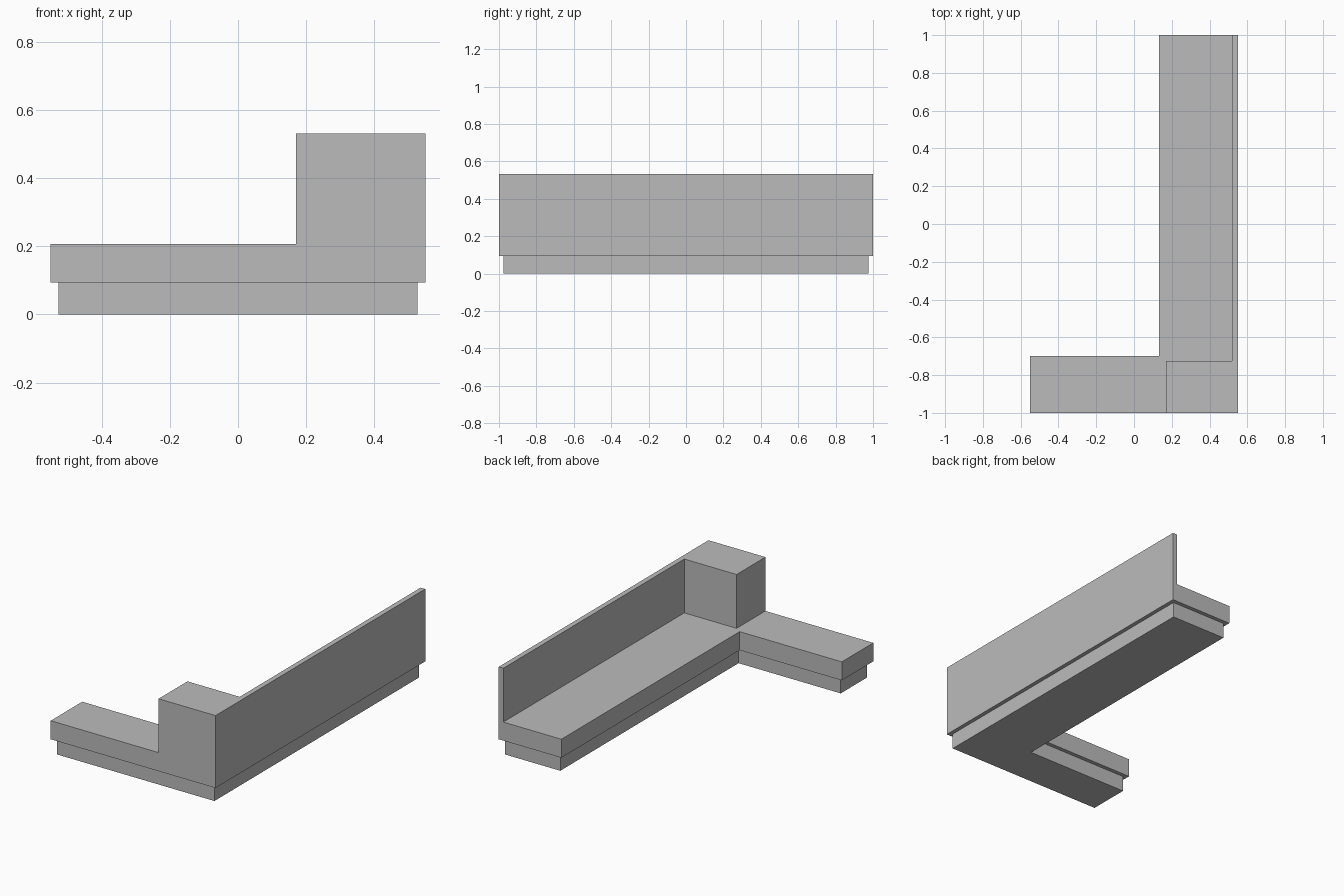
import bpy
import bmesh

if "Cube" in bpy.data.objects:
    bpy.data.objects.remove(bpy.data.objects["Cube"], do_unlink=True)

# Single plain grey finish
GREY = (0.5, 0.5, 0.5, 1.0)
grey = bpy.data.materials.new("plain_grey")
grey.use_nodes = True
grey.diffuse_color = GREY
grey.node_tree.nodes["Principled BSDF"].inputs["Base Color"].default_value = GREY


def raise_faces(bm, faces, height):
    """Extrude connected faces straight up and return the new top faces."""
    geom = bmesh.ops.extrude_face_region(bm, geom=faces)["geom"]
    verts = [g for g in geom if isinstance(g, bmesh.types.BMVert)]
    bmesh.ops.translate(bm, vec=(0, 0, height), verts=verts)
    return [g for g in geom if isinstance(g, bmesh.types.BMFace)]


def footprint(bm, outlines, z):
    """Make flat faces from outlines, joined along their shared edges."""
    corners = {}
    faces = []
    for outline in outlines:
        for p in outline:
            if p not in corners:
                corners[p] = bm.verts.new((*p, z))
        faces.append(bm.faces.new([corners[p] for p in outline]))
    return faces


def finish(bm, name):
    bmesh.ops.dissolve_limit(bm, angle_limit=0.01, verts=bm.verts, edges=bm.edges)
    bmesh.ops.recalc_face_normals(bm, faces=bm.faces)
    mesh = bpy.data.meshes.new(name)
    bm.to_mesh(mesh)
    bm.free()
    mesh.materials.append(grey)
    obj = bpy.data.objects.new(name, mesh)
    bpy.context.collection.objects.link(obj)


BASE_TOP, SEAT_TOP, BACK_TOP = 0.094, 0.206, 0.531
X, Y = 0.55, 1.0                      # outer half sizes
SEAT_X, SEAT_Y = 0.132, -0.70         # inner corner of the L
BLOCK_X, BLOCK_Y = 0.17, -0.725       # corner block
WALL_X = 0.519                        # inner face of the thin wall
INSET = 0.024

# Recessed L-shaped base
bm = bmesh.new()
a, b, c, d = X - INSET, Y - INSET, SEAT_X + INSET, SEAT_Y - INSET
base = footprint(bm, [[(-a, -b), (a, -b), (a, b), (c, b), (c, d), (-a, d)]], 0)
raise_faces(bm, base, BASE_TOP)
# Close the underside
bmesh.ops.holes_fill(bm, edges=[e for e in bm.edges if e.is_boundary])
finish(bm, "recessed_base")

# L-shaped seat with the corner block and long back wall rising from it
bm = bmesh.new()
back = [(BLOCK_X, -Y), (X, -Y), (X, Y), (WALL_X, Y),
        (WALL_X, BLOCK_Y), (BLOCK_X, BLOCK_Y)]
seat = [(-X, -Y), (BLOCK_X, -Y), (BLOCK_X, BLOCK_Y), (WALL_X, BLOCK_Y),
        (WALL_X, Y), (SEAT_X, Y), (SEAT_X, SEAT_Y), (-X, SEAT_Y)]
tops = raise_faces(bm, footprint(bm, [back, seat], BASE_TOP), SEAT_TOP - BASE_TOP)
back_top = max(tops, key=lambda f: f.calc_center_bounds().x)
raise_faces(bm, [back_top], BACK_TOP - SEAT_TOP)
bmesh.ops.holes_fill(bm, edges=[e for e in bm.edges if e.is_boundary])
finish(bm, "seat_and_back")
